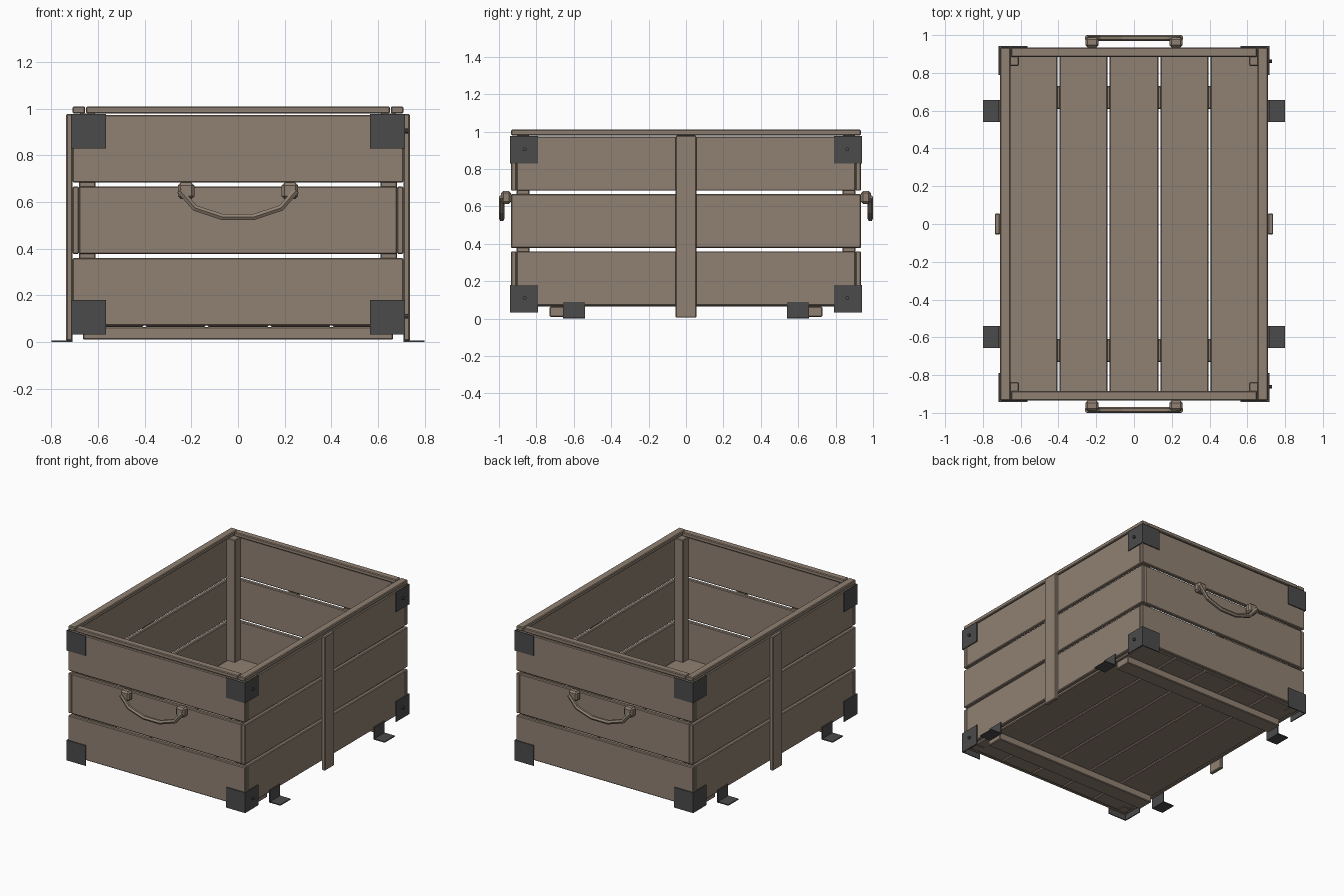
import bpy, bmesh, math
from mathutils import Vector

if "Cube" in bpy.data.objects:
    bpy.data.objects.remove(bpy.data.objects["Cube"])


def material(name, rgb):
    m = bpy.data.materials.new(name)
    m.diffuse_color = (*rgb, 1)
    m.use_nodes = True
    m.node_tree.nodes["Principled BSDF"].inputs["Base Color"].default_value = m.diffuse_color
    return m


WOOD = material("wood", (0.28, 0.22, 0.17))
METAL = material("dark_metal", (0.07, 0.07, 0.07))


def finish(bm, name, mat, bevel=0.0):
    bmesh.ops.recalc_face_normals(bm, faces=bm.faces)
    mesh = bpy.data.meshes.new(name)
    bm.to_mesh(mesh)
    bm.free()
    mesh.materials.append(mat)
    ob = bpy.data.objects.new(name, mesh)
    bpy.context.collection.objects.link(ob)
    if bevel:
        mod = ob.modifiers.new("bevel", 'BEVEL')
        mod.width = bevel
        mod.segments = 1
    return ob


def box(name, x, y, z, mat=WOOD, bevel=0.005):
    """Box from three (min, max) ranges, in any order."""
    bm = bmesh.new()
    bmesh.ops.create_cube(bm, size=1)
    for v in bm.verts:
        v.co = Vector([(r[0] + r[1]) / 2 + c * abs(r[1] - r[0])
                       for r, c in zip((x, y, z), v.co)])
    return finish(bm, name, mat, bevel)


def prism(name, points, offset, mat):
    """Extrude a closed 3D outline along an offset."""
    bm = bmesh.new()
    face = bm.faces.new([bm.verts.new(p) for p in points])
    ext = bmesh.ops.extrude_face_region(bm, geom=[face])
    new = [g for g in ext["geom"] if isinstance(g, bmesh.types.BMVert)]
    bmesh.ops.translate(bm, verts=new, vec=offset)
    if not any(len(f.verts) == len(points) and f is face for f in bm.faces):
        bm.faces.new([v for v in face.verts]) if face.is_valid else None
    return finish(bm, name, mat)


X, Y, T = 0.71, 0.935, 0.028      # outer half sizes and board thickness

# Wall planks, with alternating corner joints
for i, z0 in enumerate((0.07, 0.377, 0.684)):
    z = (z0, z0 + 0.29)
    side_full = i == 1
    ys = Y if side_full else Y - T
    xs = X - T if side_full else X
    for s in (-1, 1):
        box("side_plank", (s * (X - T), s * X), (-ys, ys), z)
        box("end_plank", (-xs, xs), (s * (Y - T), s * Y), z)

# Floor slats and the skids beneath
edges = (-0.68, -0.4, -0.135, 0.135, 0.4, 0.68)
for a, b in zip(edges, edges[1:]):
    box("floor_slat", (a + 0.005, b - 0.005), (-0.905, 0.905), (0.064, 0.092))
for s in (-1, 1):
    box("skid", (-0.665, 0.665), (s * 0.61, s * 0.73), (0.01, 0.064))

# Top rim and centre side battens
for s in (-1, 1):
    box("side_rim", (s * 0.655, s * X), (-Y, Y), (0.98, 1.01))
    box("end_rim", (-0.652, 0.652), (s * 0.885, s * Y), (0.98, 1.01))
    box("side_batten", (s * X, s * 0.737), (-0.056, 0.056), (0.005, 0.978))

# Corner posts, metal corner brackets and feet
t = 0.007
for sx in (-1, 1):
    for sy in (-1, 1):
        box("corner_post", (sx * 0.61, sx * 0.682), (sy * 0.836, sy * 0.907), (0.06, 0.98))
        xo, yo = X + t, Y + t
        outline = [(0.565, Y), (X, Y), (X, 0.79), (xo, 0.79), (xo, yo), (0.565, yo)]
        for z in (0.033, 0.83):
            prism("corner_bracket", [(sx * x, sy * y, z) for x, y in outline],
                  (0, 0, 0.147), METAL)
        foot = [(X, 0), (0.80, 0), (0.80, t), (xo, t), (xo, 0.09), (X, 0.09)]
        prism("foot_bracket", [(sx * x, sy * 0.54, z) for x, z in foot],
              (0, sy * 0.117, 0), METAL)

# Bolts on the right-hand brackets
for sy in (-1, 1):
    for z in (0.11, 0.905):
        bpy.ops.mesh.primitive_cylinder_add(vertices=8, radius=0.01, depth=0.016,
                                            location=(0.723, sy * 0.862, z),
                                            rotation=(0, math.pi / 2, 0))
        bolt = bpy.context.object
        bolt.name = "bracket_bolt"
        bolt.data.materials.append(METAL)

# Carrying handles with mounting blocks
path = [(-0.25, 0.65), (-0.185, 0.575), (-0.065, 0.535),
        (0.065, 0.535), (0.185, 0.575), (0.25, 0.65)]
for sy in (-1, 1):
    for sx in (-1, 1):
        box("handle_block", (sx * 0.187, sx * 0.258), (sy * Y, sy * 0.988),
            (0.613, 0.683), bevel=0.012)
    curve = bpy.data.curves.new("handle", 'CURVE')
    curve.dimensions = '3D'
    curve.bevel_depth = 0.015
    curve.bevel_resolution = 1
    curve.use_fill_caps = True
    spline = curve.splines.new('POLY')
    spline.points.add(len(path) - 1)
    for p, (x, z) in zip(spline.points, path):
        p.co = (x, sy * 0.985, z, 1)
    spline.use_smooth = False
    curve.materials.append(WOOD)
    ob = bpy.data.objects.new("handle", curve)
    bpy.context.collection.objects.link(ob)
    bpy.ops.object.select_all(action='DESELECT')
    ob.select_set(True)
    bpy.context.view_layer.objects.active = ob
    bpy.ops.object.convert(target='MESH')
